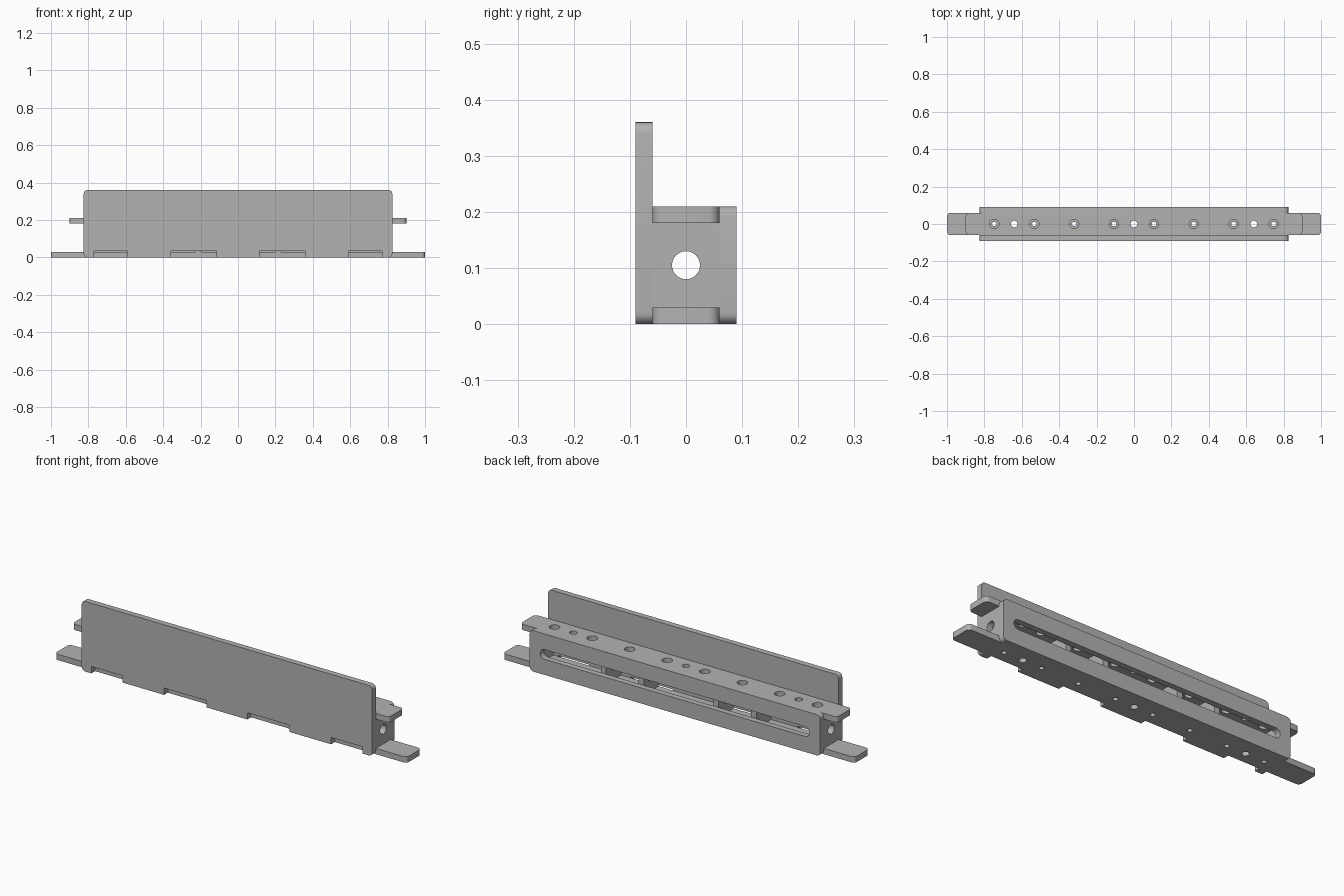
import bpy, bmesh, math
from mathutils import Matrix, Vector

if "Cube" in bpy.data.objects:
    bpy.data.objects.remove(bpy.data.objects["Cube"])

grey = bpy.data.materials.new("plain grey")
grey.diffuse_color = (0.45, 0.45, 0.45, 1)
grey.use_nodes = True
grey.node_tree.nodes["Principled BSDF"].inputs["Base Color"].default_value = grey.diffuse_color

# Plane axes: columns are the profile's right, up and thickness directions
AXES = {
    "x": ((0, 1, 0), (0, 0, 1), (1, 0, 0)),
    "y": ((1, 0, 0), (0, 0, 1), (0, -1, 0)),
    "z": ((1, 0, 0), (0, 1, 0), (0, 0, 1)),
}


def circle(cx, cy, r, n=24):
    return [(cx + r * math.cos(2 * math.pi * i / n), cy + r * math.sin(2 * math.pi * i / n)) for i in range(n)]


def rounded(x0, x1, y0, y1, r, n=6):
    pts = []
    corners = ((x1 - r, y1 - r), (x0 + r, y1 - r), (x0 + r, y0 + r), (x1 - r, y0 + r))
    for q, (cx, cy) in enumerate(corners):
        for i in range(n + 1):
            a = math.pi / 2 * (q + i / n)
            pts.append((cx + r * math.cos(a), cy + r * math.sin(a)))
    return pts


def plate(name, axis, lo, hi, loops):
    """Flat plate between lo and hi; the first loop is the outline, the rest are holes."""
    cu = bpy.data.curves.new(name, "CURVE")
    cu.dimensions = "2D"
    cu.fill_mode = "BOTH"
    cu.extrude = (hi - lo) / 2
    for pts in loops:
        sp = cu.splines.new("POLY")
        sp.points.add(len(pts) - 1)
        for p, (a, b) in zip(sp.points, pts):
            p.co = (a, b, 0, 1)
        sp.use_cyclic_u = True
    ob = bpy.data.objects.new(name, cu)
    bpy.context.collection.objects.link(ob)
    bpy.ops.object.select_all(action="DESELECT")
    ob.select_set(True)
    bpy.context.view_layer.objects.active = ob
    bpy.ops.object.convert(target="MESH")
    ob = bpy.context.view_layer.objects.active
    me = ob.data
    rot = Matrix(AXES[axis]).transposed().to_4x4()
    offset = Vector([(lo + hi) / 2 if a == axis else 0 for a in "xyz"])
    me.transform(Matrix.Translation(offset) @ rot)
    bm = bmesh.new()
    bm.from_mesh(me)
    bmesh.ops.remove_doubles(bm, verts=bm.verts, dist=1e-5)
    bmesh.ops.recalc_face_normals(bm, faces=bm.faces)
    bm.to_mesh(me)
    bm.free()
    me.materials.clear()
    me.materials.append(grey)
    bpy.ops.object.shade_smooth_by_angle(angle=math.radians(35))
    return ob


T = 0.03          # sheet thickness
L = 0.825         # half length of the channel
SCREWS = [s * x for x in (0.107, 0.32, 0.533, 0.747) for s in (-1, 1)]
PINS = (-0.64, 0, 0.64)

# Bottom plate with long end tabs, small screw holes and pin holes
plate("bottom_plate", "z", 0, T,
      [rounded(-1, 1, -0.06, 0.06, 0.02)]
      + [circle(x, 0, 0.012) for x in SCREWS] + [circle(x, 0, 0.018) for x in PINS])

# Top plate with short end tabs, wide access holes and pin holes
plate("top_plate", "z", 0.18, 0.21,
      [rounded(-0.9, 0.9, -0.06, 0.06, 0.02)]
      + [circle(x, 0, 0.025) for x in SCREWS] + [circle(x, 0, 0.018) for x in PINS])

# Tall front plate, notched along its lower edge
outline = rounded(-L, L, 0, 0.36, 0.02)
half = len(outline) * 3 // 4
notches = []
for a, b in ((-0.77, -0.592), (-0.357, -0.116), (0.116, 0.357), (0.592, 0.77)):
    notches += [(a, 0), (a, 0.035), (b, 0.035), (b, 0)]
plate("front_plate", "y", -0.09, -0.06, [outline[:half] + notches + outline[half:]])

# Low back plate with one long slot
plate("back_plate", "y", 0.06, 0.09,
      [rounded(-L, L, 0, 0.21, 0.02), rounded(-0.765, 0.765, 0.08, 0.13, 0.0249)])

# End walls and inner ribs, each with a centre hole
for i, x in enumerate((-0.81, -0.427, -0.213, 0.213, 0.427, 0.81)):
    plate("end_wall" if abs(x) > 0.8 else "rib_%d" % i, "x", x - T / 2, x + T / 2,
          [[(-0.06, T), (0.06, T), (0.06, 0.18), (-0.06, 0.18)], circle(0, 0.105, 0.025)])
